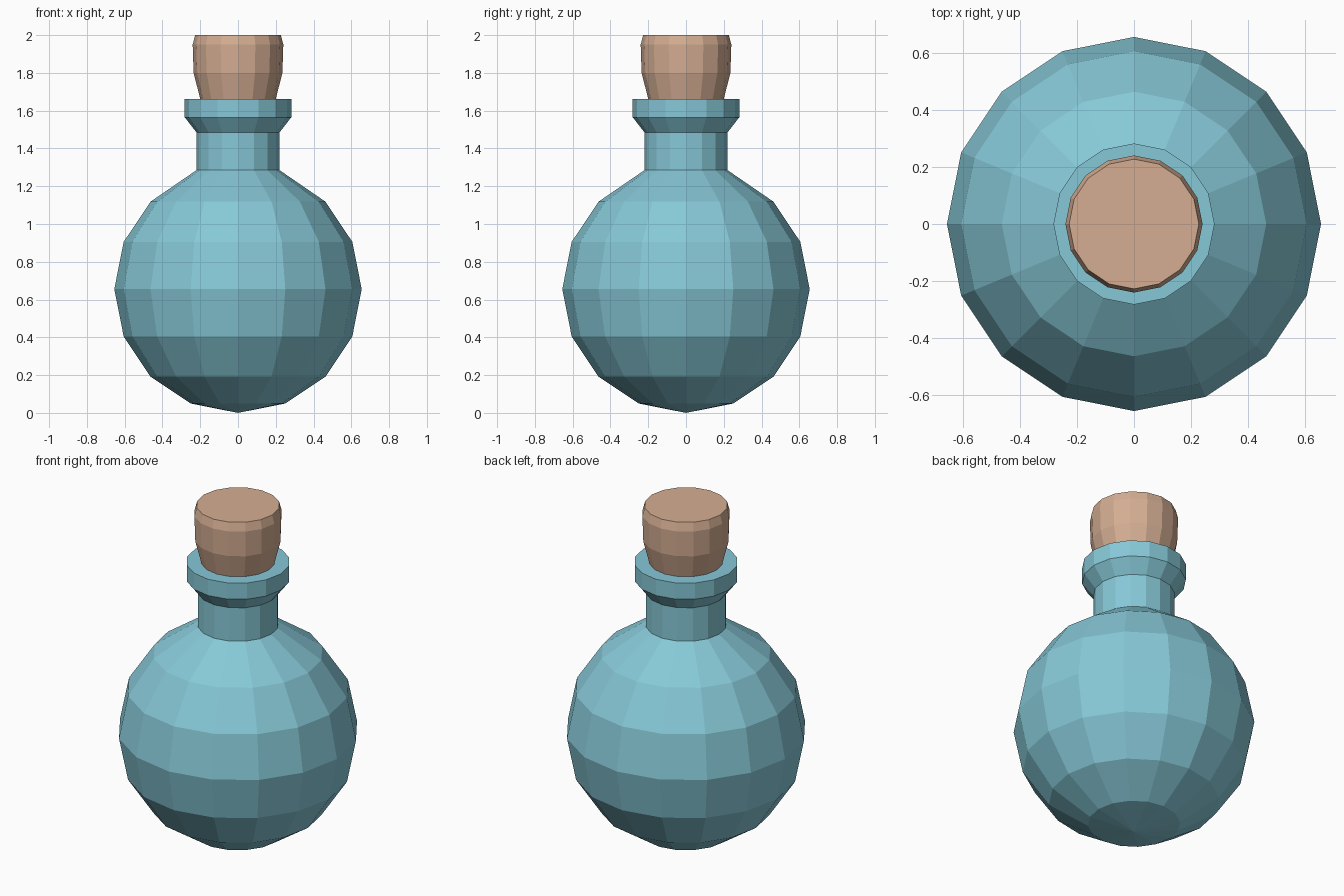
import bpy, bmesh, math

if "Cube" in bpy.data.objects:
    bpy.data.objects.remove(bpy.data.objects["Cube"])

SIDES = 16

def material(name, color):
    m = bpy.data.materials.new(name)
    m.diffuse_color = (*color, 1)
    m.use_nodes = True
    m.node_tree.nodes["Principled BSDF"].inputs["Base Color"].default_value = m.diffuse_color
    return m

def lathe(name, profile, mat):
    """Revolve (radius, z) points from bottom to top; radius 0 makes a pole."""
    bm = bmesh.new()
    rings = []
    for r, z in profile:
        if r == 0:
            rings.append([bm.verts.new((0, 0, z))] * SIDES)
        else:
            rings.append([bm.verts.new((r * math.cos(2 * math.pi * i / SIDES),
                                        r * math.sin(2 * math.pi * i / SIDES), z))
                          for i in range(SIDES)])
    for low, high in zip(rings, rings[1:]):
        for i in range(SIDES):
            j = (i + 1) % SIDES
            corners = list(dict.fromkeys((low[i], low[j], high[j], high[i])))
            bm.faces.new(corners)
    # flat caps on open ends
    for ring in (rings[0], rings[-1]):
        if ring[0] is not ring[1]:
            bm.faces.new(ring)
    bmesh.ops.recalc_face_normals(bm, faces=bm.faces)
    mesh = bpy.data.meshes.new(name)
    bm.to_mesh(mesh)
    bm.free()
    mesh.materials.append(mat)
    obj = bpy.data.objects.new(name, mesh)
    bpy.context.collection.objects.link(obj)
    return obj

glass = material("blue_glass", (0.24, 0.58, 0.68))
cork = material("cork", (0.66, 0.42, 0.29))

# Bottle: round body, then neck and flared lip
R = 0.655
body = [(0, 0)]
body += [(R * math.sin(a), R - R * math.cos(a))
         for a in (math.pi * k / 8 for k in range(1, 7))]
neck = [(0.22, 1.285), (0.22, 1.485), (0.282, 1.565), (0.282, 1.662)]
lathe("bottle", body + neck, glass)

# Cork stopper, seated in the lip
lathe("stopper", [(0.19, 1.62), (0.2, 1.662), (0.235, 1.8), (0.24, 1.95), (0.227, 2.0)], cork)
